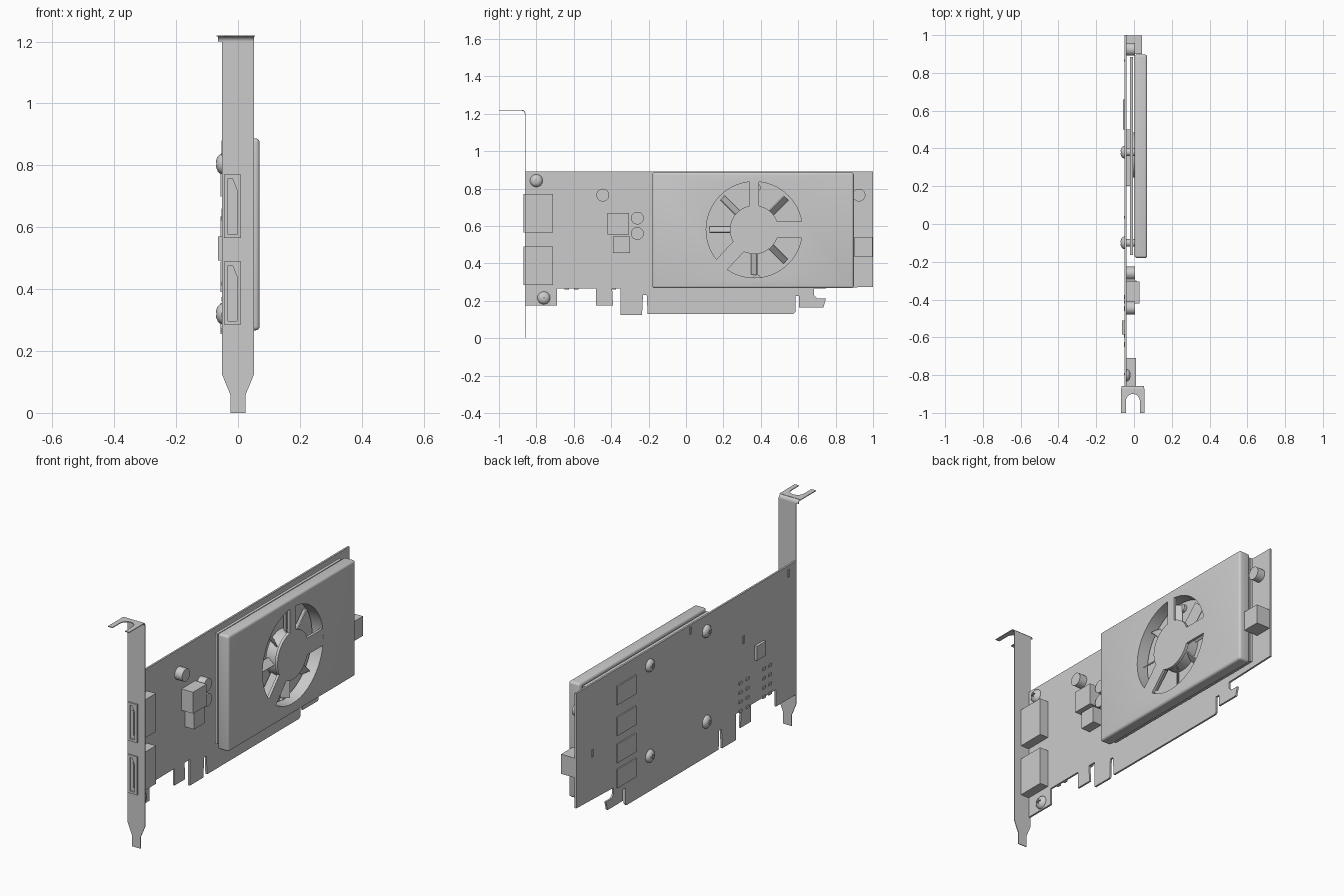
import bpy, bmesh
from math import sin, cos, pi, radians
from mathutils import Matrix, Vector

if "Cube" in bpy.data.objects:
    bpy.data.objects.remove(bpy.data.objects["Cube"])

grey = bpy.data.materials.new("light_grey")
grey.use_nodes = True
COLOUR = (0.6, 0.6, 0.6, 1)
grey.diffuse_color = COLOUR
grey.node_tree.nodes["Principled BSDF"].inputs["Base Color"].default_value = COLOUR


def finish(name, bm, smooth=False):
    bmesh.ops.recalc_face_normals(bm, faces=bm.faces)
    me = bpy.data.meshes.new(name)
    bm.to_mesh(me)
    bm.free()
    ob = bpy.data.objects.new(name, me)
    bpy.context.collection.objects.link(ob)
    me.materials.append(grey)
    if smooth:
        shade(ob)
    return ob


def shade(ob):
    bpy.ops.object.select_all(action='DESELECT')
    ob.select_set(True)
    bpy.context.view_layer.objects.active = ob
    bpy.ops.object.shade_smooth_by_angle(angle=radians(35))


def prism(name, pts, axis, lo, hi, smooth=False):
    """Extrude a flat outline along one axis."""
    place = {'x': lambda a, b, d: (d, a, b),
             'y': lambda a, b, d: (a, d, b),
             'z': lambda a, b, d: (a, b, d)}[axis]
    bm = bmesh.new()
    face = bm.faces.new([bm.verts.new(place(a, b, lo)) for a, b in pts])
    out = bmesh.ops.extrude_face_region(bm, geom=[face])
    new = [v for v in out['geom'] if isinstance(v, bmesh.types.BMVert)]
    bmesh.ops.translate(bm, verts=new, vec=Vector(place(0, 0, hi - lo)))
    return finish(name, bm, smooth)


def box(name, x, y, z):
    return prism(name, [(y[0], z[0]), (y[1], z[0]), (y[1], z[1]), (y[0], z[1])], 'x', *x)


def arc(cy, cz, r, start=0, end=360, n=48):
    full = end - start == 360
    steps = n if full else n + 1
    angles = [radians(start + (end - start) * i / n) for i in range(steps)]
    return [(cy + r * cos(a), cz + r * sin(a)) for a in angles]


def disc(name, cy, cz, r, x0, x1, n=48):
    return prism(name, arc(cy, cz, r, n=n), 'x', x0, x1, True)


def apply(ob):
    dg = bpy.context.evaluated_depsgraph_get()
    me = bpy.data.meshes.new_from_object(ob.evaluated_get(dg))
    ob.modifiers.clear()
    ob.data = me


def cut(ob, cutter):
    mod = ob.modifiers.new("cut", 'BOOLEAN')
    mod.operation, mod.solver, mod.object = 'DIFFERENCE', 'EXACT', cutter
    apply(ob)
    bpy.data.objects.remove(cutter)


def screw(name, cy, cz, x0, direction, r=0.034, h=0.022):
    """Domed head with a cross recess."""
    bm = bmesh.new()
    rings = [[(r * cos(t), h * sin(t))] for t in (0, pi / 8, pi / 4, pi * 3 / 8, pi / 2.05)]
    loops = []
    for (rad, height), in rings:
        loops.append([bm.verts.new((x0 + direction * height, a, b))
                      for a, b in arc(cy, cz, rad, n=24)])
    for low, high in zip(loops, loops[1:]):
        for i in range(24):
            j = (i + 1) % 24
            bm.faces.new((low[i], low[j], high[j], high[i]))
    bm.faces.new(loops[0])
    bm.faces.new(loops[-1])
    ob = finish(name, bm)
    depth = sorted((x0 + direction * h * 0.6, x0 + direction * 0.05))
    for w, t in ((0.014, 0.003), (0.003, 0.014)):
        cut(ob, box("cutter", depth, (cy - w, cy + w), (cz - t, cz + t)))
    shade(ob)


# Circuit board with edge fingers, notches and hooked tail
PCB = (-0.05, -0.04)
board = [(-0.86, 0.89), (1, 0.89), (1, 0.275), (0.685, 0.265), (0.685, 0.23), (0.7, 0.213),
         (0.748, 0.213), (0.735, 0.165), (0.605, 0.165), (0.605, 0.225), (0.585, 0.225),
         (0.585, 0.14), (0.575, 0.13), (-0.205, 0.13), (-0.21, 0.23), (-0.23, 0.23),
         (-0.235, 0.125), (-0.35, 0.125), (-0.35, 0.19), (-0.39, 0.19), (-0.39, 0.175),
         (-0.48, 0.175), (-0.48, 0.265), (-0.69, 0.265), (-0.69, 0.175), (-0.86, 0.175)]
board[18:20] = [(-0.35, 0.265), (-0.395, 0.265)]
prism("circuit_board", board, 'x', *PCB)

# Mounting bracket: tapered plate, rounded fold, forked tab
half = [(0.025, 0.0), (0.025, 0.06), (0.052, 0.125), (0.052, 1.2)]
plate = half + [(-x, z) for x, z in reversed(half)]
prism("bracket_plate", plate, 'y', -0.862, -0.858)
outer = arc(-0.878, 1.2, 0.02, 0, 90, 8)
inner = arc(-0.878, 1.2, 0.016, 0, 90, 8)
prism("bracket_fold", outer + inner[::-1], 'x', -0.065, 0.052, True)
fork = [(-0.07, -1), (-0.043, -1)] + arc(-0.006, -0.937, 0.037, 180, 0, 12)
fork += [(0.031, -1), (0.055, -1), (0.055, -0.87), (-0.07, -0.87)]
prism("bracket_fork", fork, 'z', 1.216, 1.22)

# Display sockets with a keyed opening and a tongue
for i, z in enumerate((0.285, 0.565)):
    socket = box(f"display_socket_{i}", (-0.045, 0.01), (-0.87, -0.71), (z, z + 0.205))
    keyed = [(-0.032, z + 0.012), (-0.003, z + 0.012), (-0.003, z + 0.155),
             (-0.018, z + 0.192), (-0.032, z + 0.192)]
    cut(socket, prism("cutter", keyed, 'y', -0.9, -0.8))
    box(f"socket_tongue_{i}", (-0.022, -0.014), (-0.866, -0.79), (z + 0.03, z + 0.165))

# Screws: bracket side and cooler mounting on the back
screw("bracket_screw_top", -0.8, 0.842, -0.04, 1)
screw("bracket_screw_bottom", -0.76, 0.215, -0.04, 1)
for y in (-0.1, 0.38):
    for z in (0.32, 0.805):
        screw("cooler_screw", y, z, -0.05, -1)

# Cooler base plate and stand-offs
box("cooler_base", (-0.022, -0.006), (-0.165, 0.885), (0.285, 0.875))
for y in (-0.1, 0.38):
    for z in (0.32, 0.805):
        disc("stand_off", y, z, 0.02, -0.042, 0.01, 16)
box("processor", (-0.042, -0.02), (0.2, 0.5), (0.43, 0.73))

# Cooler cover with rounded edges and a round fan opening
CY, CZ, R = 0.365, 0.58, 0.257
cover = box("cooler_cover", (0.003, 0.07), (-0.18, 0.897), (0.267, 0.887))
bev = cover.modifiers.new("round", 'BEVEL')
bev.width, bev.segments, bev.limit_method = 0.013, 4, 'ANGLE'
apply(cover)
cut(cover, disc("cutter", CY, CZ, R, -0.1, 0.2, 64))
shade(cover)

# Fan guard: hub cap and three spokes flush with the cover
disc("fan_guard_hub", CY, CZ, 0.13, 0.055, 0.07)
for angle, width in ((0, 0.09), (90, 0.05), (227, 0.08)):
    spoke = box("fan_guard_spoke", (0.056, 0.0698), (0.1, R + 0.004), (-width / 2, width / 2))
    spoke.data.transform(Matrix.Translation((0, CY, CZ)) @ Matrix.Rotation(radians(angle), 4, 'X'))

# Fan rotor with eight pitched blades
disc("fan_hub", CY, CZ, 0.12, -0.008, 0.05)
for i in range(8):
    blade = box("fan_blade", (-0.003, 0.003), (0.1, 0.24), (-0.024, 0.024))
    blade.data.transform(Matrix.Translation((0.024, CY, CZ)) @ Matrix.Rotation(i * pi / 4, 4, 'X')
                         @ Matrix.Rotation(radians(50), 4, 'Y'))

# Coils, capacitors and power connector on the component side
box("coil_large", (-0.042, 0.028), (-0.42, -0.305), (0.555, 0.67))
box("coil_small", (-0.042, 0.012), (-0.39, -0.3), (0.455, 0.545))
for y, z in ((-0.26, 0.642), (-0.26, 0.56), (-0.445, 0.765), (0.925, 0.765)):
    disc("capacitor", y, z, 0.034, -0.042, 0.004, 32)
box("power_connector", (-0.042, 0.042), (0.9, 0.997), (0.435, 0.54))

# Flat chips on the back
for z in (0.75, 0.585, 0.44, 0.305):
    box("memory_chip", (-0.057, -0.049), (0.5, 0.66), (z - 0.05, z + 0.05))
box("controller_chip", (-0.064, -0.049), (-0.585, -0.51), (0.493, 0.57))

# Tiny resistors on the back
for y in (-0.4, -0.46, -0.6, -0.65):
    for z in (0.26, 0.31, 0.36, 0.41):
        box("resistor", (-0.054, -0.049), (y, y + 0.025), (z, z + 0.014))
for y, z in ((-0.8, 0.83), (0.03, 0.84), (0.86, 0.5), (-0.42, 0.62)):
    box("resistor", (-0.054, -0.049), (y, y + 0.012), (z, z + 0.04))
